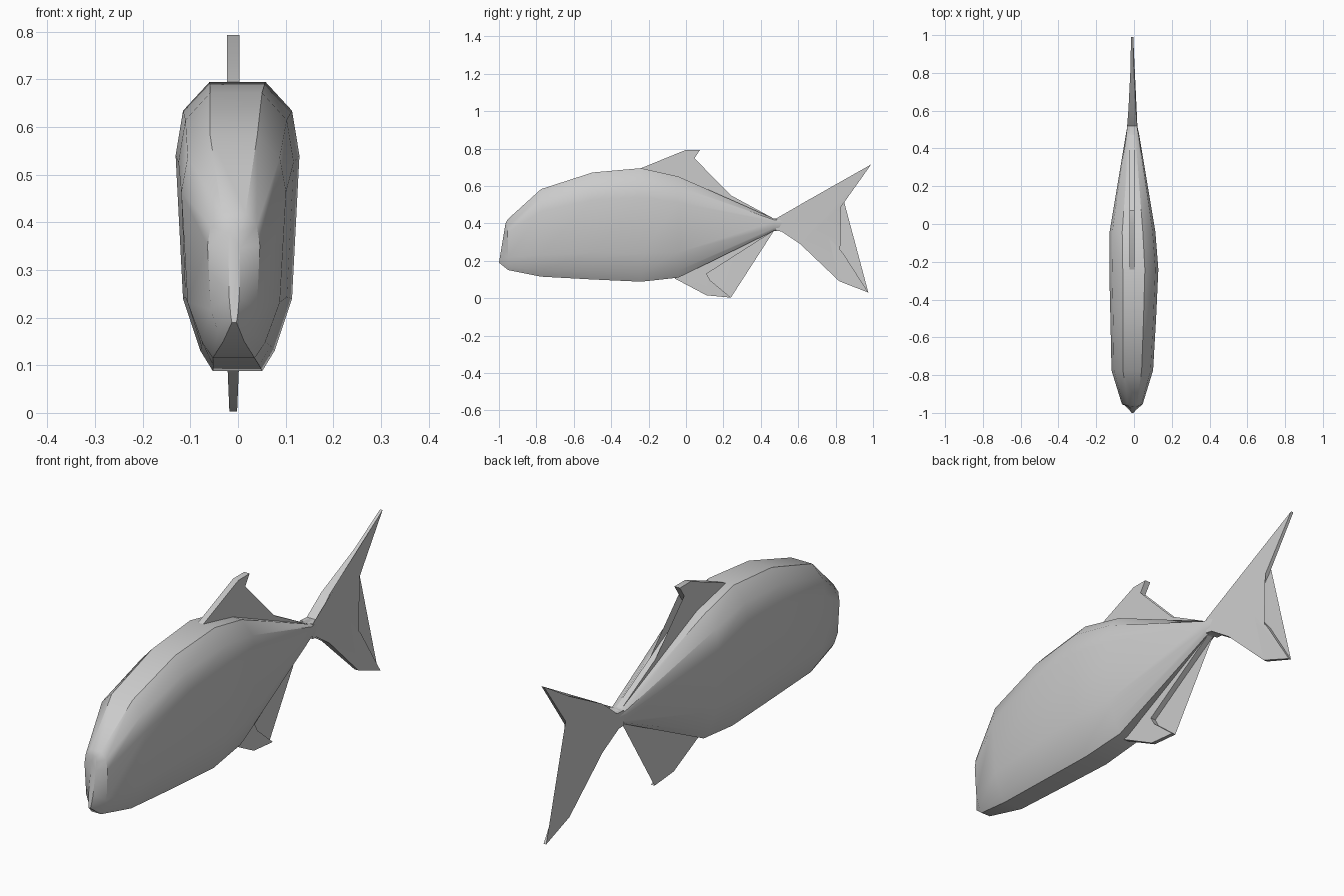
import bpy, bmesh, math

cube = bpy.data.objects.get("Cube")
if cube:
    bpy.data.objects.remove(cube, do_unlink=True)

# Single flat grey skin
grey = bpy.data.materials.new("fish_grey")
grey.use_nodes = True
colour = (0.6, 0.6, 0.6, 1)
grey.diffuse_color = colour
grey.node_tree.nodes["Principled BSDF"].inputs["Base Color"].default_value = colour


def finish(name, bm, angle):
    bmesh.ops.recalc_face_normals(bm, faces=bm.faces)
    mesh = bpy.data.meshes.new(name)
    bm.to_mesh(mesh)
    bm.free()
    mesh.materials.append(grey)
    obj = bpy.data.objects.new(name, mesh)
    bpy.context.collection.objects.link(obj)
    bpy.ops.object.select_all(action="DESELECT")
    obj.select_set(True)
    bpy.context.view_layer.objects.active = obj
    bpy.ops.object.shade_smooth_by_angle(angle=math.radians(angle))
    return obj


def loft(name, sections, half_ring, angle):
    """Bridge mirrored cross-sections: y at bottom, y at top, z low, z high, half width, centre x."""
    bm = bmesh.new()
    ring_shape = half_ring + [(-u, v) for u, v in reversed(half_ring)]
    rings = []
    for y0, y1, z0, z1, w, cx in sections:
        rings.append([bm.verts.new((cx + u * w, y0 + (y1 - y0) * v, z0 + (z1 - z0) * v))
                      for u, v in ring_shape])
    n = len(ring_shape)
    for a, b in zip(rings, rings[1:]):
        for i in range(n):
            j = (i + 1) % n
            bm.faces.new((a[i], a[j], b[j], b[i]))
    bm.faces.new(rings[0])
    bm.faces.new(rings[-1])
    return finish(name, bm, angle)


def fin(name, outline, half_width, angle=30, centre=-0.01):
    """Solid side outline whose thickness follows half_width(y, z)."""
    bm = bmesh.new()
    sides = [[bm.verts.new((centre + s * half_width(y, z), y, z)) for y, z in outline]
             for s in (-1, 1)]
    caps = [bm.faces.new(side) for side in sides]
    n = len(outline)
    for i in range(n):
        j = (i + 1) % n
        bm.faces.new((sides[0][i], sides[0][j], sides[1][j], sides[1][i]))
    bmesh.ops.triangulate(bm, faces=caps)
    return finish(name, bm, angle)


# Body: broad shoulders, narrow belly, blunt snout and thin tail root
body_ring = [(0.4, 0), (0.6, 0.07), (0.88, 0.25), (1, 0.745), (0.88, 0.9), (0.45, 1)]
body_sections = [
    (-1.0, -0.965, 0.19, 0.40, 0.012, -0.008),
    (-0.95, -0.955, 0.15, 0.42, 0.055, -0.009),
    (-0.775, -0.775, 0.115, 0.583, 0.11, -0.009),
    (-0.5, -0.5, 0.10, 0.672, 0.121, -0.004),
    (-0.24, -0.24, 0.088, 0.695, 0.13, -0.001),
    (-0.04, -0.04, 0.11, 0.65, 0.121, -0.008),
    (0.47, 0.47, 0.36, 0.425, 0.036, -0.008),
    (0.53, 0.53, 0.362, 0.425, 0.024, -0.009),
]
loft("body", body_sections, body_ring, 35)

# Forked tail, thinning toward the tips
tail_upper = [(0.48, 0.425), (0.52, 0.425), (0.61, 0.5), (0.82, 0.61), (0.99, 0.715),
              (0.83, 0.49), (0.72, 0.38)]
tail_lower = [(0.84, 0.24), (0.975, 0.03), (0.82, 0.09), (0.61, 0.29), (0.51, 0.357), (0.48, 0.36)]
fin("tail_fin", tail_upper + tail_lower,
    lambda y, z: 0.006 + 0.022 * max(0, (1 - y) / 0.5) ** 2)

# Back fin with a long low strip running to the tail root
fin("dorsal_fin", [(-0.24, 0.695), (0, 0.793), (0.075, 0.793), (0, 0.68), (0.47, 0.425),
                   (0.35, 0.44), (-0.04, 0.60), (-0.2, 0.66)],
    lambda y, z: 0.013)

# Belly fin with a matching strip
fin("anal_fin", [(-0.06, 0.105), (0.11, 0.015), (0.24, 0.003), (0.13, 0.095), (0.11, 0.13),
                 (0.47, 0.36), (0.35, 0.36), (0, 0.17)],
    lambda y, z: 0.008 + 0.005 * min(1, z / 0.12))
